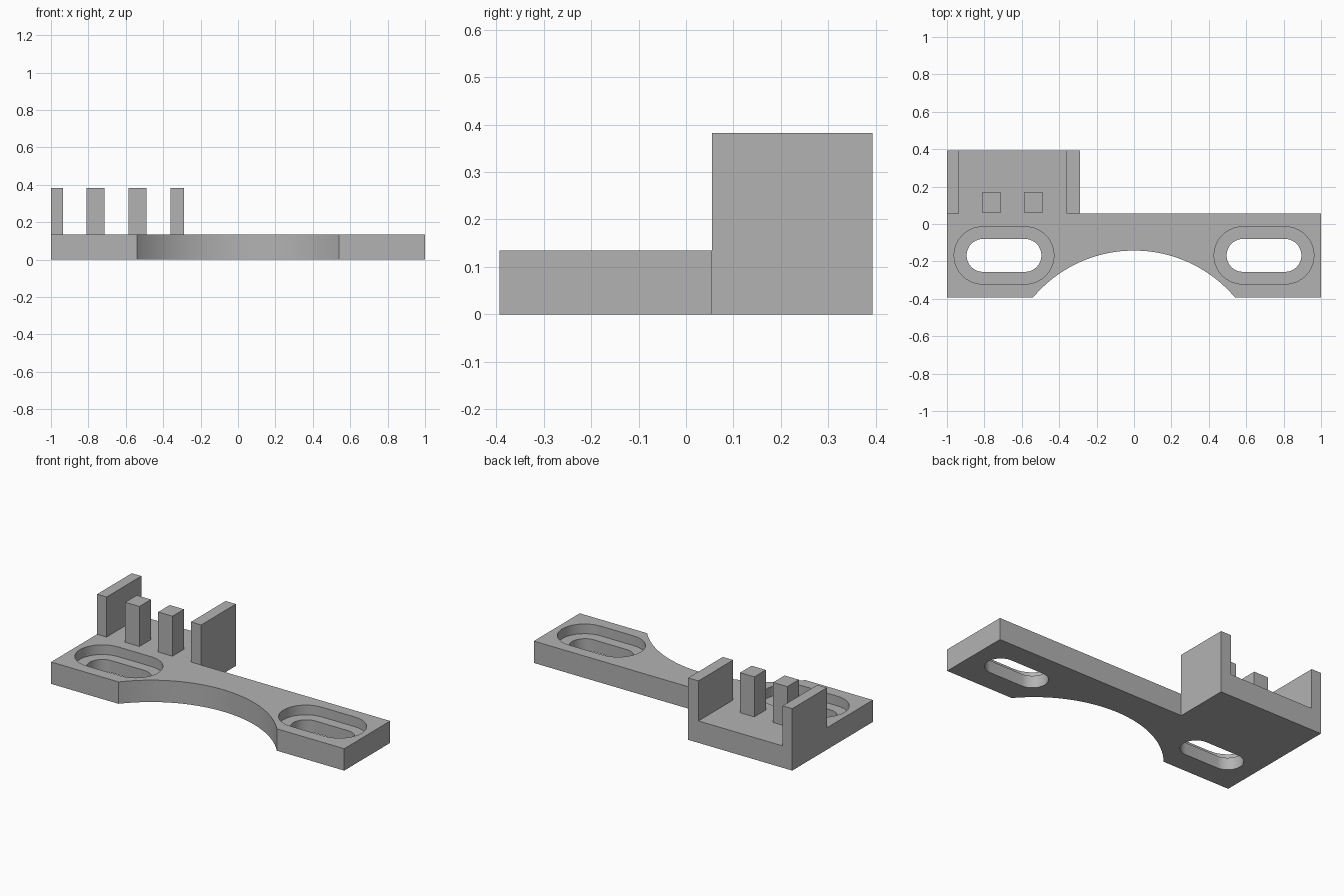
import bpy, bmesh
from math import pi, sin, cos, asin

cube = bpy.data.objects.get("Cube")
if cube:
    bpy.data.objects.remove(cube, do_unlink=True)

GREY = (0.448, 0.448, 0.448, 1)
grey = bpy.data.materials.new("plain grey")
grey.use_nodes = True
grey.diffuse_color = GREY
grey.node_tree.nodes["Principled BSDF"].inputs["Base Color"].default_value = GREY

PLATE_TOP, FLOOR, TOP = 0.135, 0.075, 0.382
FRONT, STEP, BACK = -0.393, 0.055, 0.393


def prism(name, outline, z0, z1):
    """Extrude a flat outline (counter-clockwise) from z0 to z1."""
    bm = bmesh.new()
    face = bm.faces.new([bm.verts.new((x, y, z0)) for x, y in outline])
    ext = bmesh.ops.extrude_face_region(bm, geom=[face])
    for v in ext["geom"]:
        if isinstance(v, bmesh.types.BMVert):
            v.co.z = z1
    bmesh.ops.recalc_face_normals(bm, faces=bm.faces)
    mesh = bpy.data.meshes.new(name)
    bm.to_mesh(mesh)
    bm.free()
    mesh.materials.append(grey)
    obj = bpy.data.objects.new(name, mesh)
    bpy.context.collection.objects.link(obj)
    return obj


def box(name, x0, x1, y0, y1, z0, z1):
    return prism(name, [(x0, y0), (x1, y0), (x1, y1), (x0, y1)], z0, z1)


def slot_outline(cx, cy, half_length, r, n=20):
    """Rounded slot running along x."""
    points = []
    for side, start in ((1, -pi / 2), (-1, pi / 2)):
        for i in range(n + 1):
            a = start + pi * i / n
            points.append((cx + side * (half_length - r) + r * cos(a), cy + r * sin(a)))
    return points


# Base plate outline: round scoop in the front edge, deeper step at the back right
HALF_CHORD, SCOOP_TOP = 0.54, -0.142
rise = SCOOP_TOP - FRONT
radius = (HALF_CHORD ** 2 + rise ** 2) / (2 * rise)
sweep = asin(HALF_CHORD / radius)
STEPS = 48
scoop = []
for i in range(STEPS + 1):
    a = sweep * (2 * i / STEPS - 1)
    scoop.append((radius * sin(a), SCOOP_TOP - radius + radius * cos(a)))
outline = [(-1, FRONT)] + scoop + [(1, FRONT), (1, STEP), (-0.29, STEP), (-0.29, BACK), (-1, BACK)]
plate = prism("base_plate", outline, 0, PLATE_TOP)

# Mounting slots: a through slot inside a wider recess, on both sides
cutters = []
for side in (-1, 1):
    cx, cy = side * 0.695, -0.168
    cutters.append(prism("slot_cutter", slot_outline(cx, cy, 0.2, 0.088), -0.1, 0.3))
    cutters.append(prism("recess_cutter", slot_outline(cx, cy, 0.267, 0.153), FLOOR, 0.3))
for cutter in cutters:
    cutter.hide_render = True
    mod = plate.modifiers.new("cut", "BOOLEAN")
    mod.operation = "DIFFERENCE"
    mod.solver = "EXACT"
    mod.object = cutter
bpy.context.view_layer.update()
cut_mesh = bpy.data.meshes.new_from_object(
    plate.evaluated_get(bpy.context.evaluated_depsgraph_get()))
plate.modifiers.clear()
plate.data = cut_mesh
for cutter in cutters:
    bpy.data.objects.remove(cutter, do_unlink=True)

# Smooth curved walls, sharp rims
bpy.ops.object.select_all(action="DESELECT")
plate.select_set(True)
bpy.context.view_layer.objects.active = plate
bpy.ops.object.shade_smooth_by_angle()

# Upright side walls and the two posts between them
for name, x0, x1 in (("right_wall", -1, -0.935), ("left_wall", -0.36, -0.29)):
    box(name, x0, x1, STEP, BACK, PLATE_TOP, TOP)
for name, x0, x1 in (("right_post", -0.81, -0.713), ("left_post", -0.585, -0.488)):
    box(name, x0, x1, STEP + 0.003, 0.17, PLATE_TOP, TOP)
